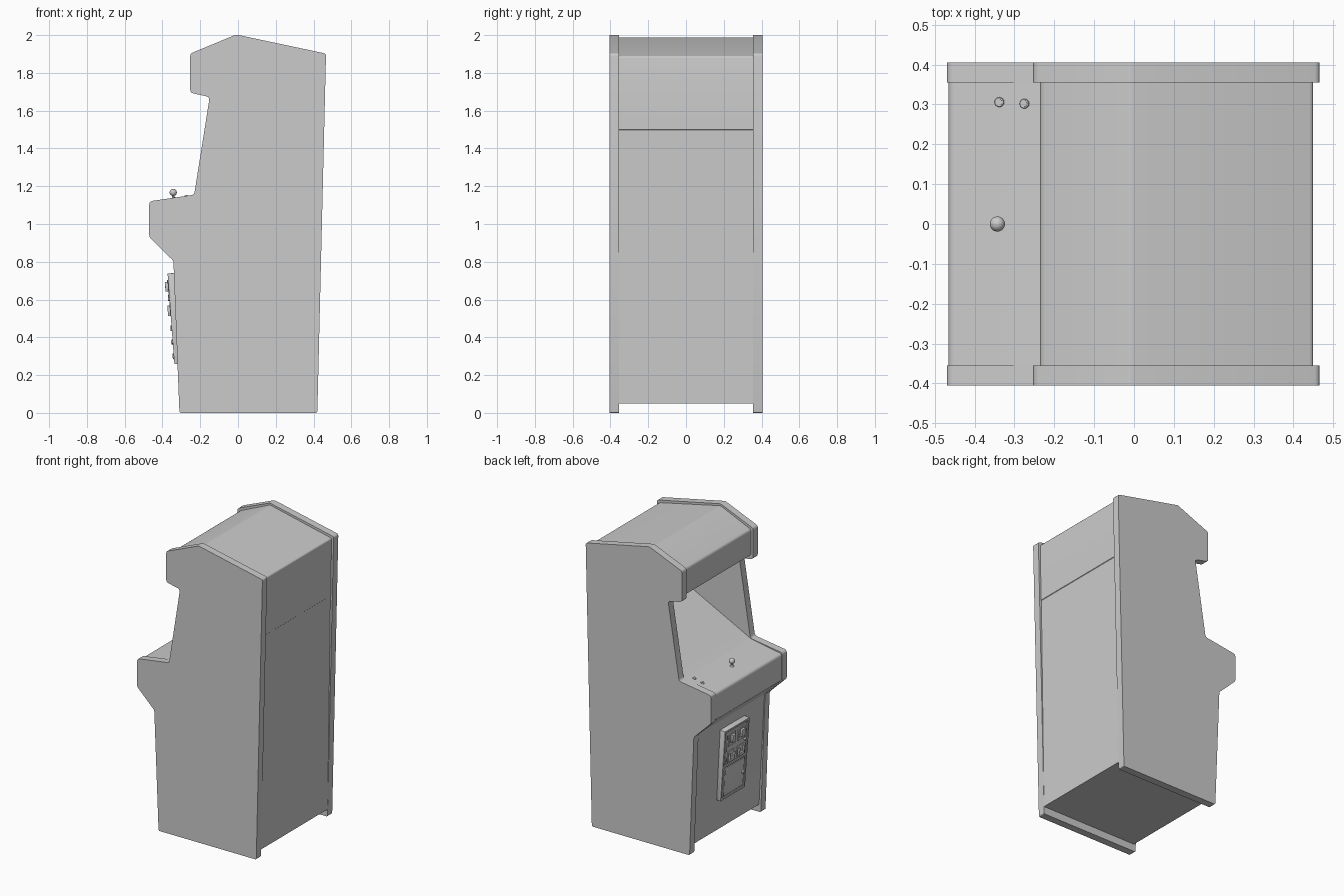
import bpy, bmesh
from math import radians, tan, pi
from mathutils import Vector, Matrix

if "Cube" in bpy.data.objects:
    bpy.data.objects.remove(bpy.data.objects["Cube"])


def finish(name, bm, smooth=True):
    bmesh.ops.recalc_face_normals(bm, faces=bm.faces[:])
    me = bpy.data.meshes.new(name)
    bm.to_mesh(me)
    bm.free()
    ob = bpy.data.objects.new(name, me)
    bpy.context.collection.objects.link(ob)
    if smooth:
        bpy.ops.object.select_all(action='DESELECT')
        ob.select_set(True)
        bpy.context.view_layer.objects.active = ob
        bpy.ops.object.shade_smooth_by_angle(angle=radians(30))
    return ob


def rounded(points, seg=3):
    """Profile points (x, z, radius) -> points with rounded corners."""
    out, n = [], len(points)
    for i, (x, z, r) in enumerate(points):
        p = Vector((x, z))
        if r == 0:
            out.append(p)
            continue
        a = (Vector(points[i - 1][:2]) - p).normalized()
        b = (Vector(points[(i + 1) % n][:2]) - p).normalized()
        d = min(r / tan(a.angle(b) / 2), r * 1.5)
        s, e = p + a * d, p + b * d
        for k in range(seg + 1):
            t = k / seg
            out.append(s * (1 - t) ** 2 + p * 2 * t * (1 - t) + e * t ** 2)
    return out


def extrude_profile(name, points, y0, y1):
    bm = bmesh.new()
    face = bm.faces.new([bm.verts.new((p.x, y0, p.y)) for p in rounded(points)])
    ext = bmesh.ops.extrude_face_region(bm, geom=[face])
    moved = [v for v in ext['geom'] if isinstance(v, bmesh.types.BMVert)]
    bmesh.ops.translate(bm, verts=moved, vec=(0, y1 - y0, 0))
    return finish(name, bm)


def box(name, lo, hi, mat=Matrix(), bevel=0.0):
    lo, hi = Vector(lo), Vector(hi)
    bm = bmesh.new()
    bmesh.ops.create_cube(bm, size=1)
    for v in bm.verts:
        v.co = (lo + hi) / 2 + v.co * (hi - lo)
    if bevel:
        bmesh.ops.bevel(bm, geom=bm.edges[:], offset=bevel, segments=2,
                        profile=0.5, affect='EDGES')
    bm.transform(mat)
    return finish(name, bm, bevel > 0)


def cylinder(name, r1, r2, depth, mat, sides=24):
    bm = bmesh.new()
    bmesh.ops.create_cone(bm, cap_ends=True, segments=sides, radius1=r1,
                          radius2=r2, depth=depth, matrix=mat)
    return finish(name, bm)


# side panels
SIDE = [(-0.31, 0, .01), (0.42, 0, .01), (0.466, 1.902, .015), (-0.01, 2.003, .03),
        (-0.253, 1.902, .02), (-0.253, 1.695, .02), (-0.15, 1.672, .018),
        (-0.232, 1.155, .02), (-0.47, 1.12, .02), (-0.47, 0.93, .03),
        (-0.342, 0.805, .03)]
for name, y in (("side_panel_left", 0.355), ("side_panel_right", -0.405)):
    extrude_profile(name, SIDE, y, y + 0.05)

# cabinet body between the panels, with the screen recess and back seam
BODY = [(-0.297, 0.05, 0), (0.421, 0.05, 0), (0.442, 1.497, 0), (0.445, 1.5, 0),
        (0.45, 1.888, .012), (-0.01, 1.990, .03), (-0.236, 1.89, .02),
        (-0.236, 1.715, .01), (-0.12, 1.70, 0), (0.31, 1.43, 0),
        (-0.236, 1.153, .008), (-0.466, 1.111, .02), (-0.466, 0.935, .03),
        (-0.338, 0.808, .03)]
extrude_profile("cabinet_body", BODY, -0.356, 0.356)

# joystick on the control panel
tilt = Matrix.Rotation(-0.18, 4, 'Y')
cylinder("joystick_base", 0.014, 0.009, 0.008,
         Matrix.Translation((-0.343, 0, 1.136)) @ tilt)
cylinder("joystick_shaft", 0.006, 0.006, 0.04, Matrix.Translation((-0.343, 0, 1.148)), 12)
bm = bmesh.new()
bmesh.ops.create_uvsphere(bm, u_segments=24, v_segments=14, radius=0.019,
                          matrix=Matrix.Translation((-0.343, 0, 1.167)))
finish("joystick_ball", bm)

# start buttons: collar and plunger
for i, (x, y) in enumerate(((-0.338, 0.306), (-0.275, 0.302))):
    z = 1.111 + (x + 0.466) * 0.183
    at = Matrix.Translation((x, y, z)) @ tilt
    cylinder(f"button_collar_{i + 1}", 0.0135, 0.011, 0.008, at)
    cylinder(f"button_plunger_{i + 1}", 0.008, 0.008, 0.014, at, 16)

# coin door, built in its own tilted frame (-x is outward, z runs up the door)
DOOR = Matrix.Translation((-0.327, -0.017, 0.26)) @ Matrix.Rotation(-0.075, 4, 'Y')
box("coin_door_frame", (-0.003, -0.13, 0), (0.035, 0.13, 0.48), DOOR, 0.002)
for name, y0, y1, z0, z1 in (("left", 0.118, 0.13, 0, 0.48), ("right", -0.13, -0.118, 0, 0.48),
                             ("bottom", -0.118, 0.118, 0, 0.012),
                             ("middle", -0.118, 0.118, 0.222, 0.234),
                             ("top", -0.118, 0.118, 0.468, 0.48)):
    box("coin_door_rim_" + name, (-0.010, y0, z0), (0.0, y1, z1), DOOR)
box("cash_box_door", (-0.008, -0.11, 0.02), (0.0, 0.11, 0.214), DOOR, 0.002)
box("coin_mechanism_door", (-0.008, -0.11, 0.242), (0.0, 0.11, 0.46), DOOR, 0.002)

# two coin slots with reject buttons and return cups
for i, y in enumerate((-0.05, 0.05)):
    n = i + 1
    box(f"coin_plate_{n}", (-0.013, y - 0.036, 0.36), (-0.006, y + 0.036, 0.445), DOOR, 0.002)
    box(f"coin_reject_button_{n}", (-0.028, y - 0.018, 0.385), (-0.01, y + 0.018, 0.436),
        DOOR, 0.003)
    box(f"coin_slot_rim_{n}", (-0.018, y + 0.024, 0.385), (-0.01, y + 0.030, 0.436), DOOR)
    box(f"coin_return_plate_{n}", (-0.012, y - 0.036, 0.252), (-0.006, y + 0.036, 0.325),
        DOOR, 0.002)
    for s, e in ((-0.026, -0.021), (0.021, 0.026)):
        box(f"coin_return_cheek_{n}", (-0.024, y + s, 0.256), (-0.01, y + e, 0.31), DOOR)
    box(f"coin_return_cup_{n}", (-0.024, y - 0.021, 0.256), (-0.01, y + 0.021, 0.276), DOOR)

# hinge knuckles on one edge, locks on the other
outward = Matrix.Rotation(-pi / 2, 4, 'Y')
for i, z in enumerate((0.04, 0.115, 0.19, 0.27, 0.35, 0.43)):
    cylinder(f"door_hinge_{i + 1}", 0.006, 0.006, 0.03,
             DOOR @ Matrix.Translation((-0.010, 0.108, z)), 12)
for i, z in enumerate((0.117, 0.345)):
    cylinder(f"door_lock_{i + 1}", 0.011, 0.009, 0.012,
             DOOR @ Matrix.Translation((-0.012, -0.097, z)) @ outward, 16)
